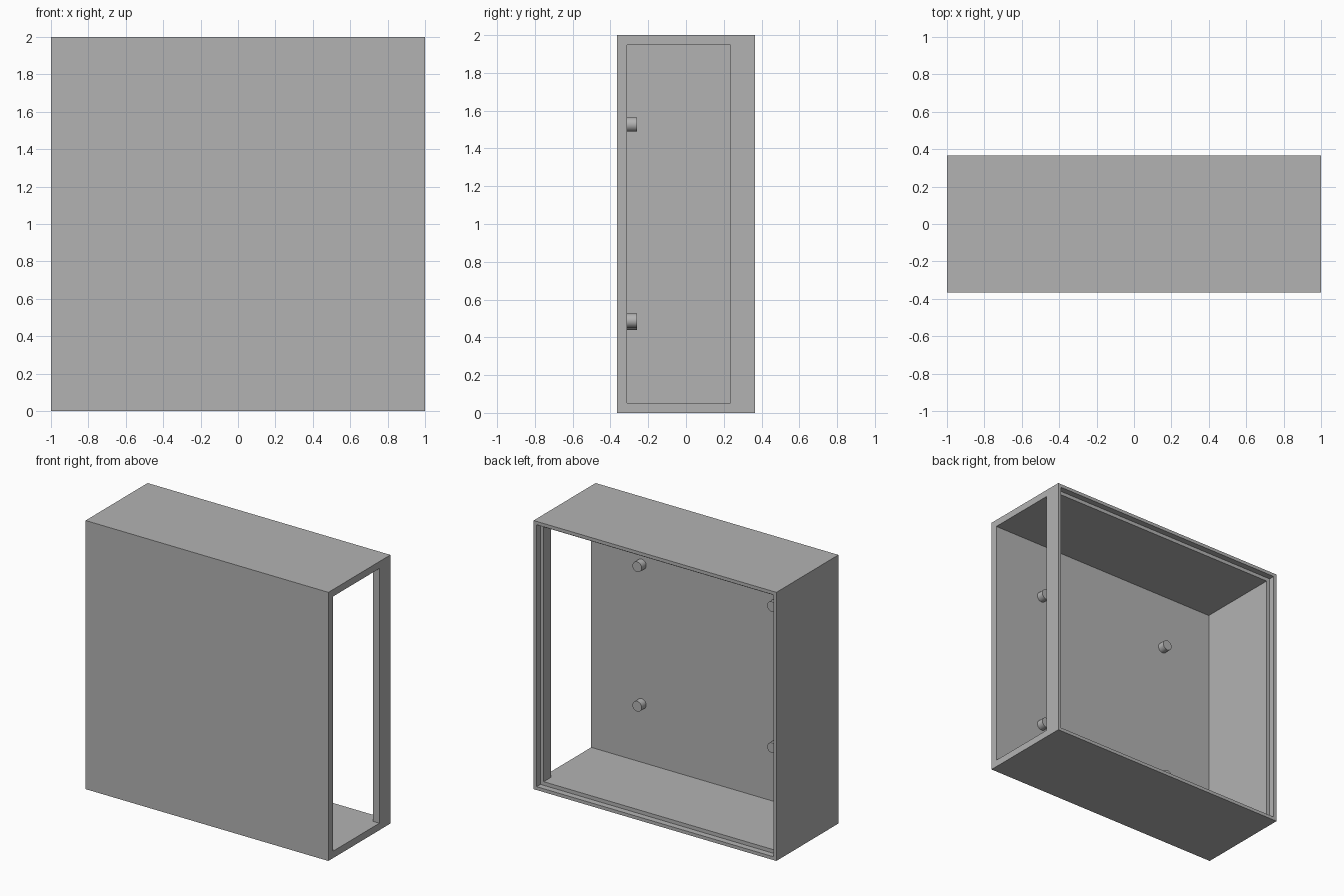
import bpy
import math

cube = bpy.data.objects.get("Cube")
if cube:
    bpy.data.objects.remove(cube, do_unlink=True)

# Overall dimensions
DEPTH = 0.365       # half depth
WALL = 0.052        # panel thickness
RIM = 0.025         # thin lip around the open back
RECESS = 0.045      # depth of the step that receives a cover
POST_Y = 0.235      # where the side opening ends

gray = bpy.data.materials.new("plain gray")
gray.use_nodes = True
color = (0.45, 0.45, 0.45, 1)
gray.diffuse_color = color
gray.node_tree.nodes["Principled BSDF"].inputs["Base Color"].default_value = color


def box(name, low, high):
    """Axis-aligned box between two corners."""
    center = [(a + b) / 2 for a, b in zip(low, high)]
    bpy.ops.mesh.primitive_cube_add(size=1, location=center)
    obj = bpy.context.object
    obj.name = name
    obj.scale = [b - a for a, b in zip(low, high)]
    bpy.ops.object.transform_apply(location=True, rotation=False, scale=True)
    obj.data.materials.append(gray)
    return obj


def carve(target, cutter):
    """Subtract the cutter and throw it away."""
    cutter.hide_render = True
    mod = target.modifiers.new("carve", "BOOLEAN")
    mod.operation = "DIFFERENCE"
    mod.solver = "EXACT"
    mod.object = cutter
    bpy.context.view_layer.objects.active = target
    bpy.ops.object.modifier_apply(modifier=mod.name)
    bpy.data.objects.remove(cutter, do_unlink=True)


# Case: block, hollowed from the back, stepped rim, open left side
inner = 1 - WALL
lip = 1 - RIM
case = box("case", (-1, -DEPTH, 0), (1, DEPTH, 2))
carve(case, box("cavity_cutter", (-inner, WALL - DEPTH, WALL), (inner, 1, 2 - WALL)))
carve(case, box("recess_cutter", (-lip, DEPTH - RECESS, RIM), (lip, 1, 2 - RIM)))
carve(case, box("side_cutter", (0.5, WALL - DEPTH, WALL), (1.5, POST_Y, 2 - WALL)))

# Mounting pegs on the inside of the front panel
PEG_LENGTH = 0.053
pegs = {
    "upper_left_peg": (0.585, 1.527),
    "lower_left_peg": (0.585, 0.488),
    "upper_right_peg": (-0.525, 1.527),
    "lower_right_peg": (-0.525, 0.476),
}
for name, (x, z) in pegs.items():
    bpy.ops.mesh.primitive_cylinder_add(
        vertices=32, radius=0.038, depth=PEG_LENGTH + 0.01,
        location=(x, WALL - DEPTH + PEG_LENGTH / 2 - 0.005, z),
        rotation=(math.pi / 2, 0, 0))
    peg = bpy.context.object
    peg.name = name
    peg.data.materials.append(gray)
    bpy.ops.object.shade_smooth_by_angle(angle=math.radians(30))
